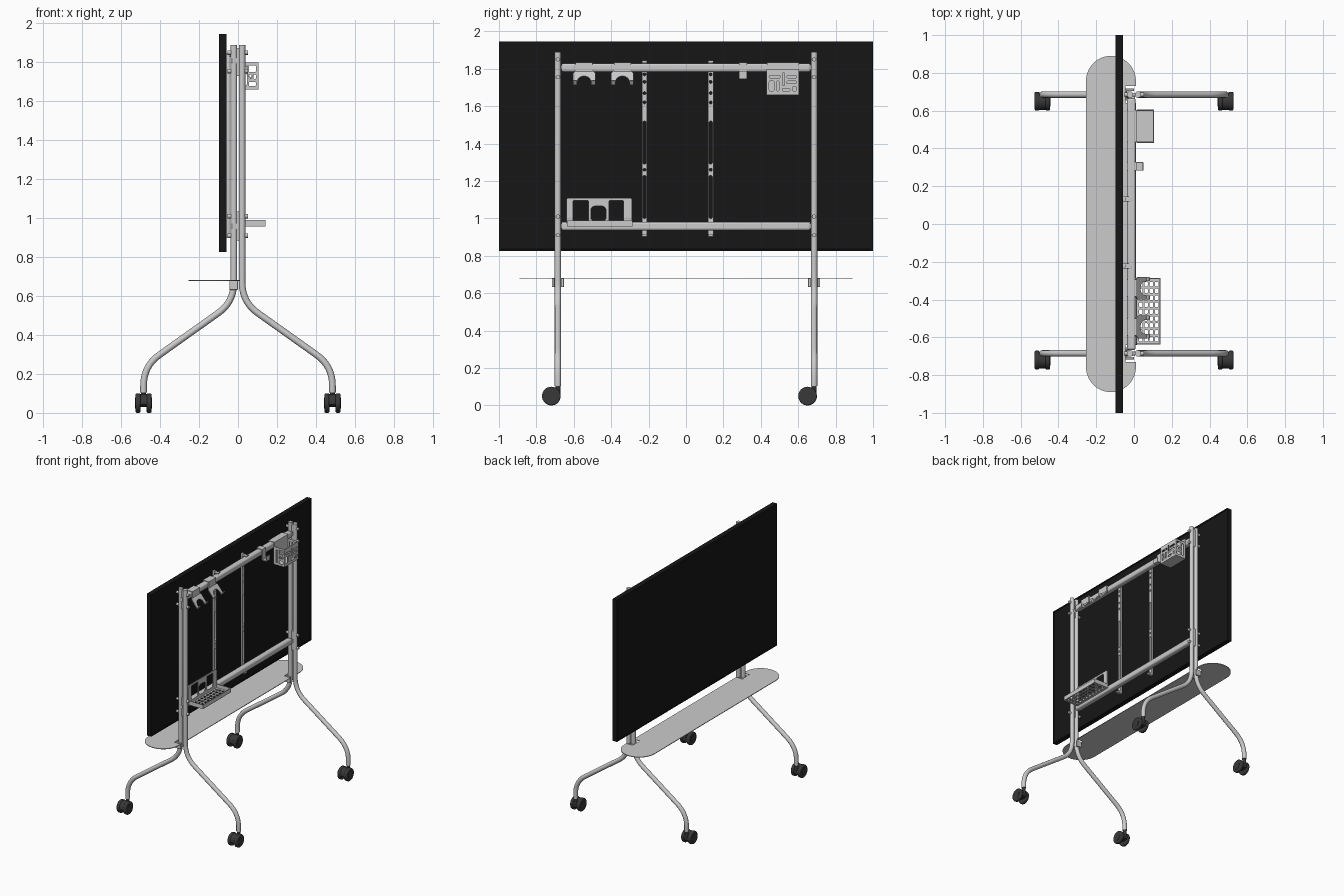
import bpy, bmesh
from math import sin, cos, pi, radians
from mathutils import Matrix, Vector

if "Cube" in bpy.data.objects:
    bpy.data.objects.remove(bpy.data.objects["Cube"])

def material(name, v):
    m = bpy.data.materials.new(name)
    m.diffuse_color = (v, v, v, 1)
    m.use_nodes = True
    m.node_tree.nodes["Principled BSDF"].inputs["Base Color"].default_value = m.diffuse_color
    return m

BLACK, RUBBER = material("black", 0.008), material("rubber", 0.04)

def add(name, me, mat=None, smooth=True, bevel=0):
    ob = bpy.data.objects.new(name, me)
    bpy.context.collection.objects.link(ob)
    if mat:
        me.materials.clear()
        me.materials.append(mat)
    if bevel:
        b = ob.modifiers.new("bevel", 'BEVEL')
        b.width, b.segments = bevel, 3
    if smooth:
        bpy.ops.object.select_all(action='DESELECT')
        ob.select_set(True)
        bpy.context.view_layer.objects.active = ob
        bpy.ops.object.shade_smooth_by_angle(angle=radians(35))
    return ob

def from_bm(name, bm, **kw):
    me = bpy.data.meshes.new(name)
    bm.to_mesh(me)
    bm.free()
    return add(name, me, **kw)

def box(name, lo, hi, **kw):
    lo, hi = Vector(lo), Vector(hi)
    bm = bmesh.new()
    bmesh.ops.create_cube(bm, size=1, matrix=Matrix.Translation((lo + hi) / 2) @ Matrix.Diagonal((*(hi - lo), 1)))
    return from_bm(name, bm, **kw)

def rod(name, p, q, r, segs=24, **kw):
    p, q = Vector(p), Vector(q)
    rot = (q - p).to_track_quat('Z', 'Y').to_matrix().to_4x4()
    bm = bmesh.new()
    bmesh.ops.create_cone(bm, cap_ends=True, segments=segs, radius1=r, radius2=r, depth=(q - p).length,
                          matrix=Matrix.Translation((p + q) / 2) @ rot)
    return from_bm(name, bm, **kw)

def curve_mesh(name, cu):
    ob = bpy.data.objects.new(name, cu)
    bpy.context.collection.objects.link(ob)
    dg = bpy.context.evaluated_depsgraph_get()
    me = bpy.data.meshes.new_from_object(ob.evaluated_get(dg))
    bpy.data.objects.remove(ob)
    me.name = name
    return me

def spline(cu, pts, cyclic):
    s = cu.splines.new('POLY')
    s.points.add(len(pts) - 1)
    for sp, p in zip(s.points, pts):
        sp.co = (*p, 1) if len(p) == 3 else (*p, 0, 1)
    s.use_cyclic_u = cyclic

def frame(o, u, v):
    """Matrix placing local x, y along u, v at origin o."""
    u, v = Vector(u).normalized(), Vector(v).normalized()
    m = Matrix((u, v, u.cross(v))).transposed().to_4x4()
    return Matrix.Translation(o) @ m

def plate(name, outline, holes, t, m, **kw):
    """Flat sheet of thickness t with holes."""
    cu = bpy.data.curves.new(name, 'CURVE')
    cu.dimensions, cu.fill_mode, cu.extrude = '2D', 'BOTH', t / 2
    for o in [outline] + holes:
        spline(cu, o, True)
    me = curve_mesh(name, cu)
    bm = bmesh.new()
    bm.from_mesh(me)
    bmesh.ops.remove_doubles(bm, verts=bm.verts, dist=1e-5)
    bmesh.ops.recalc_face_normals(bm, faces=bm.faces)
    bm.transform(m)
    return from_bm(name, bm, **kw)

def yz(x): return frame((x, 0, 0), (0, 1, 0), (0, 0, 1))
def xz(y): return frame((0, y, 0), (1, 0, 0), (0, 0, 1))
def xy(z): return frame((0, 0, z), (1, 0, 0), (0, 1, 0))

def rr(a0, b0, a1, b1, r=0.006, n=4):
    """Rounded rectangle from (a0,b0) to (a1,b1)."""
    r = min(r, (a1 - a0) * 0.499, (b1 - b0) * 0.499)
    out = []
    for k, (a, b) in enumerate(((a1 - r, b1 - r), (a0 + r, b1 - r), (a0 + r, b0 + r), (a1 - r, b0 + r))):
        out += [(a + r * cos((k + i / n) * pi / 2), b + r * sin((k + i / n) * pi / 2)) for i in range(n + 1)]
    return out

def arc(a, b, r, d0, d1, n=24):
    return [(a + r * cos(radians(d0 + (d1 - d0) * i / n)), b + r * sin(radians(d0 + (d1 - d0) * i / n))) for i in range(n + 1)]

# Display panel with shallow recesses on both faces
bm = bmesh.new()
bmesh.ops.create_cube(bm, size=1, matrix=Matrix.Translation((-0.0775, 0, 1.385)) @ Matrix.Diagonal((0.039, 2, 1.12, 1)))
bm.normal_update()
for s, w, d in ((1, 0.014, 0.004), (-1, 0.008, 0.0015)):
    f = next(f for f in bm.faces if f.normal.x * s > 0.9)
    bmesh.ops.inset_individual(bm, faces=[f], thickness=w)
    bmesh.ops.inset_individual(bm, faces=[f], thickness=0.001)
    bmesh.ops.translate(bm, verts=f.verts, vec=(-s * d, 0, 0))
from_bm("display_panel", bm, mat=BLACK, smooth=False)

# Bent tube legs: straight post, splay, vertical foot
def leg(name, sx, y):
    c = [Vector((0.021, 1.89)), Vector((0.021, 0.57)), Vector((0.485, 0.24)), Vector((0.485, 0.105))]
    path = [c[0]]
    for i in (1, 2):
        a = c[i] + (c[i - 1] - c[i]).normalized() * 0.1
        b = c[i] + (c[i + 1] - c[i]).normalized() * 0.1
        path += [a * (1 - t) ** 2 + c[i] * 2 * t * (1 - t) + b * t * t for t in [k / 10 for k in range(11)]]
    path.append(c[3])
    cu = bpy.data.curves.new(name, 'CURVE')
    cu.dimensions, cu.bevel_depth, cu.bevel_resolution, cu.use_fill_caps = '3D', 0.017, 4, True
    spline(cu, [(sx * p.x, y, p.y) for p in path], False)
    add(name, curve_mesh(name, cu))

# Twin wheel caster trailing towards -y
def caster(x, y):
    yc = y - 0.035
    for s in (-1, 1):
        rod("caster_wheel", (x + s * 0.016, yc, 0.05), (x + s * 0.041, yc, 0.05), 0.05, 32, mat=RUBBER, bevel=0.007)
        rod("wheel_hub", (x + s * 0.040, yc, 0.05), (x + s * 0.043, yc, 0.05), 0.028, mat=RUBBER)
    hood = arc(yc, 0.05, 0.046, -20, 190) + [(yc - 0.02, 0.035), (yc + 0.02, 0.03)]
    plate("caster_hood", hood, [], 0.034, yz(x), mat=RUBBER)
    rod("caster_stem", (x, y, 0.05), (x, y, 0.112), 0.013, mat=RUBBER)

for y in (-0.685, 0.685):
    e = 1 if y > 0 else -1
    for sx in (-1, 1):
        leg("bent_leg", sx, y)
        caster(sx * 0.485, y)
    # Clamp bolts through the post pair
    for z in (1.85, 1.755, 1.01, 0.91):
        rod("clamp_bolt", (-0.05, y, z), (0.048, y, z), 0.006)
        rod("bolt_head", (0.037, y, z), (0.052, y, z), 0.011, 12)
        rod("bolt_nut", (-0.054, y, z), (-0.037, y, z), 0.011, 12)
    for z0, z1 in ((1.73, 1.875), (0.885, 1.035)):
        box("post_clamp", (-0.012, y - 0.009, z0), (0.012, y + 0.009, z1), bevel=0.002)
    # Shelf bracket
    box("shelf_bracket", (-0.042, y - 0.032, 0.632), (0.0, y - 0.019, 0.679), bevel=0.003)
    box("shelf_bracket", (-0.042, y + 0.019, 0.632), (0.0, y + 0.032, 0.679), bevel=0.003)
    box("bracket_back", (-0.044, y - 0.032, 0.632), (-0.038, y + 0.032, 0.679), bevel=0.002)
    for z0, z1 in ((1.785, 1.83), (0.937, 0.98)):
        box("beam_end_bracket", (-0.03, e * 0.682 - 0.018, z0 + 0.008), (0.006, e * 0.682 + 0.003, z1 - 0.008))

# Cross beams
for z0, z1 in ((1.783, 1.829), (0.936, 0.982)):
    box("cross_beam", (-0.036, -0.667, z0), (0.009, 0.667, z1), bevel=0.012)

# Slotted mounting rails
for y in (-0.222, 0.132):
    holes = [rr(y - 0.009, a, y + 0.009, b, 0.009) for a, b in ((1.29, 1.52), (1.0, 1.23))]
    holes += [arc(y, z, 0.008, 0, 345, 15) for z in (1.62, 1.67, 1.73, 1.77, 1.26)]
    plate("mounting_rail", rr(y - 0.014, 0.90, y + 0.014, 1.845), holes, 0.014, yz(-0.051))
    box("rail_foot", (-0.05, y - 0.014, 0.902), (-0.022, y + 0.014, 0.917), bevel=0.003)
    box("rail_top_hook", (-0.05, y - 0.014, 1.828), (-0.01, y + 0.014, 1.837), bevel=0.003)

# Stadium shelf with notches around the posts
shelf = [(0.01, 0.73)] + arc(-0.122, 0.758, 0.132, 0, 180) + arc(-0.122, -0.758, 0.132, 180, 360)
shelf += [(0.01, -0.73), (-0.045, -0.73), (-0.045, -0.64), (0.01, -0.64), (0.01, 0.64), (-0.045, 0.64), (-0.045, 0.73)]
plate("shelf", shelf, [], 0.005, xy(0.68), smooth=False)

# Clip that wraps the top beam
def clip(y, w, z0):
    box("beam_clip_top", (-0.038, y - w, 1.828), (0.016, y + w, 1.834))
    box("beam_clip_front", (0.009, y - w, z0), (0.016, y + w, 1.834))

# Double coat hooks: slanted inverted U with turned up tips
for y in (-0.545, -0.34):
    clip(y, 0.045, 1.775)
    u = [(-0.06, -0.085), (-0.06, -0.01), (-0.045, 0.01), (0.045, 0.01), (0.06, -0.01), (0.06, -0.085), (0.038, -0.085)]
    u += arc(0, -0.065, 0.036, 0, 180, 12) + [(-0.038, -0.085)]
    plate("coat_hook", u, [], 0.006, frame((0.014, y, 1.782), (0, 1, 0), (-0.62, 0, 0.78)))
    for s in (-1, 1):
        plate("hook_tip", rr(-0.011, -0.002, 0.011, 0.026, 0.005), [], 0.006,
              frame((0.066, y + s * 0.049, 1.717), (0, 1, 0), (0.6, 0, 0.8)))

# Single hook
clip(0.305, 0.022, 1.75)
box("single_hook", (0.012, 0.283, 1.745), (0.05, 0.327, 1.752), bevel=0.002)
box("single_hook_tip", (0.044, 0.283, 1.745), (0.05, 0.327, 1.785), bevel=0.002)

# Small bin with slotted walls
clip(0.518, 0.085, 1.665)
y0, y1, zb, zt = 0.43, 0.605, 1.66, 1.80
front = [rr(0.445, 1.68, 0.47, 1.735), rr(0.445, 1.75, 0.505, 1.765), rr(0.485, 1.68, 0.497, 1.735),
         rr(0.515, 1.71, 0.527, 1.78), rr(0.54, 1.75, 0.59, 1.765), rr(0.54, 1.72, 0.59, 1.735),
         rr(0.515, 1.68, 0.555, 1.695), rr(0.57, 1.68, 0.59, 1.705)]
plate("bin_front", rr(y0, zb, y1, zt), front, 0.005, yz(0.103))
side = [rr(0.03, 1.68, 0.045, 1.78), rr(0.056, 1.75, 0.092, 1.785), rr(0.056, 1.715, 0.07, 1.738),
        rr(0.08, 1.715, 0.092, 1.738), rr(0.056, 1.678, 0.092, 1.70)]
for y in (y0 + 0.003, y1 - 0.003):
    plate("bin_side", rr(0.012, zb, 0.105, zt), side, 0.005, xz(y))
plate("bin_floor", rr(0.01, y0, 0.105, y1), [], 0.005, xy(zb + 0.003))

# Tray with windowed back plate and perforated floor
wins = [rr(-0.605, 0.985, -0.52, 1.095), rr(-0.508, 0.985, -0.428, 1.065, 0.02), rr(-0.412, 0.985, -0.333, 1.095)]
plate("tray_back", rr(-0.64, 0.957, -0.288, 1.11, 0.012), wins, 0.006, yz(0.013))
grid = [rr(0.027 + 0.028 * i, -0.622 + 0.0365 * j, 0.045 + 0.028 * i, -0.598 + 0.0365 * j, 0.004, 2)
        for i in range(4) for j in range(9)]
plate("tray_floor", rr(0.01, -0.637, 0.138, -0.285), grid, 0.005, xy(0.96))
for y in (-0.637, -0.29):
    box("tray_side", (0.01, y, 0.957), (0.14, y + 0.005, 0.99))
box("tray_lip", (0.135, -0.637, 0.957), (0.14, -0.285, 0.99))
